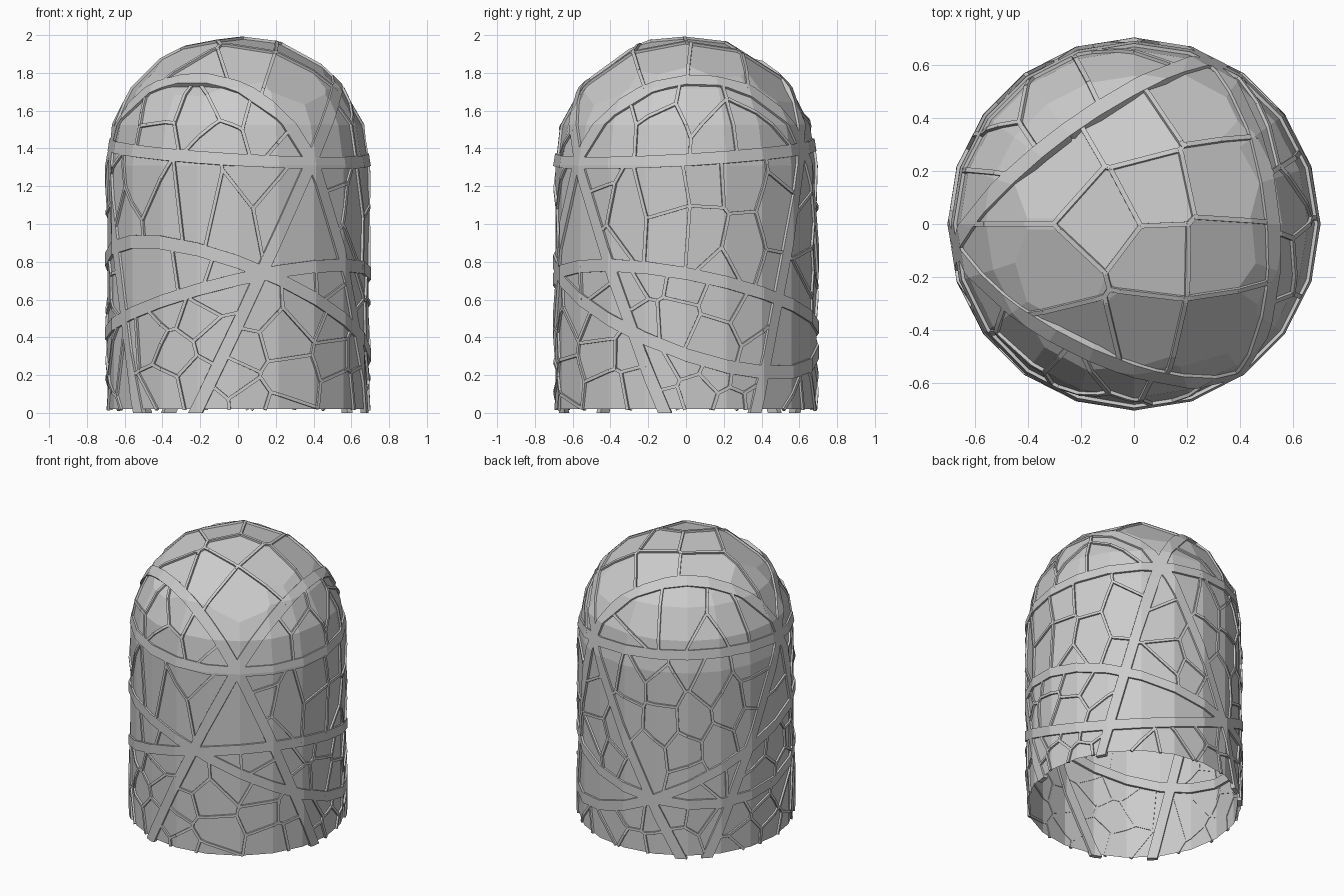
import bpy, bmesh, math, random
from mathutils import Vector

if "Cube" in bpy.data.objects:
    bpy.data.objects.remove(bpy.data.objects["Cube"])

random.seed(7)
R, ZC, SEG = 0.69, 1.31, 20
C = Vector((0, 0, ZC))

# Planes of the six wide bands: z = a + b*x + c*y
BANDS = {
    "upper_ring_band": (1.38, -0.058, 0.058),
    "back_left_arch_band": (0.19, -2.24, 3.07),
    "right_arch_band": (0.646, 2.12, 0.25),
    "front_arch_band": (0.505, -1.10, -2.20),
    "lower_band_a": (0.56, -0.36, -0.34),
    "lower_band_b": (0.58, 0.225, -0.18),
}
PLANES = [(Vector((0, 0, a)), Vector((-b, -c, 1)).normalized())
          for a, b, c in BANDS.values()]

# Centres of the flat facets on the crown (x, y)
CROWN = [(.08, .12), (-.11, .02), (.09, -.13), (.32, -.12), (.33, .16), (.22, .45),
         (0, .37), (-.3, .2), (-.3, -.2), (-.2, -.42), (.04, -.4), (.3, -.4)]


def cut(bm, co, no):
    """Remove everything on the side the normal points to."""
    geom = bm.verts[:] + bm.edges[:] + bm.faces[:]
    return bmesh.ops.bisect_plane(bm, geom=geom, dist=1e-5, plane_co=co,
                                  plane_no=no, clear_outer=True)["geom_cut"]


def dome(r, z0):
    """Twenty-sided open cylinder with a round top."""
    bm = bmesh.new()
    prof = [(r, z0)] + [(r * math.cos(math.radians(18 * i)), ZC + r * math.sin(math.radians(18 * i)))
                        for i in range(5)]
    rings = [[bm.verts.new((p * math.cos(2 * math.pi * k / SEG), p * math.sin(2 * math.pi * k / SEG), z))
              for k in range(SEG)] for p, z in prof]
    for lo, hi in zip(rings, rings[1:]):
        for k in range(SEG):
            j = (k + 1) % SEG
            bm.faces.new((lo[k], lo[j], hi[j], hi[k]))
    tip = bm.verts.new((0, 0, ZC + r))
    for k in range(SEG):
        bm.faces.new((rings[-1][k], rings[-1][(k + 1) % SEG], tip))
    return bm


def add(bm, name):
    me = bpy.data.meshes.new(name)
    bm.to_mesh(me)
    ob = bpy.data.objects.new(name, me)
    bpy.context.collection.objects.link(ob)
    return ob


def on_dome(ang, z):
    r = R if z < ZC else math.sqrt(max(0, R * R - (z - ZC) ** 2))
    return Vector((r * math.cos(ang), r * math.sin(ang), z))


def region(p):
    return tuple((p - co).dot(no) > 0 for co, no in PLANES)


# Shell with flat facets cut into the crown
crown = [Vector((x, y, ZC + math.sqrt(R * R - x * x - y * y))) for x, y in CROWN]
shell = dome(R, 0.02)
for p in crown:
    n = (p - C).normalized()
    edges = [e for e in cut(shell, C + n * 0.657, n) if isinstance(e, bmesh.types.BMEdge)]
    if edges:
        bmesh.ops.edgenet_fill(shell, edges=edges)
bmesh.ops.recalc_face_normals(shell, faces=shell.faces[:])
add(shell, "dome_shell")

# Cell centres, grouped by the field between bands they lie in
groups = {}
for p in crown:
    groups.setdefault(region(p), []).append(p)
crown_key = region(crown[0])
placed = []
tries = 0
while len(placed) < 150 and tries < 6000:
    tries += 1
    z = random.uniform(0.0, 0.8) if random.random() < 0.55 else random.uniform(0.8, 1.7)
    p = on_dome(random.uniform(0, 2 * math.pi), z)
    key = region(p)
    gap = 0.13 if z < 0.8 else 0.17
    if key != crown_key and all((p - q).length > gap for q in placed):
        placed.append(p)
        groups.setdefault(key, []).append(p)

# Thin ribs along the cell borders
ribs = bmesh.new()
done = set()


def bar(p, q, w=0.009, low=-0.004, high=0.012):
    m = (p + q) / 2
    n = (m - Vector((0, 0, min(m.z, ZC)))).normalized()
    d = (q - p).normalized()
    s = d.cross(n).normalized() * w
    v = [ribs.verts.new(e + s * i + n * h) for e in (p - d * 0.004, q + d * 0.004)
         for i, h in ((-1, low), (1, low), (1, high), (-1, high))]
    for f in ((3, 2, 1, 0), (4, 5, 6, 7), (0, 1, 5, 4), (1, 2, 6, 5), (2, 3, 7, 6), (3, 0, 4, 7)):
        ribs.faces.new([v[i] for i in f])


for key, seeds in groups.items():
    mid = sum((s.z for s in seeds)) / len(seeds)
    k = 1.0 if key == crown_key or mid < 0.7 else 0.45
    field = shell.copy()
    for (co, no), above in zip(PLANES, key):
        cut(field, co, -no if above else no)
    for p in seeds:
        cell = field.copy()
        for q in seeds:
            if q is not p:
                d = q - p
                cut(cell, (p + q) / 2, Vector((d.x, d.y, d.z * k)).normalized())
        for e in cell.edges:
            a, b = e.verts[0].co, e.verts[1].co
            m = (a + b) / 2
            tag = tuple(round(c, 3) for c in m)
            if (not e.is_boundary or max(a.z, b.z) < 0.03 or (a - b).length < 0.004 or tag in done
                    or any(abs((a - co).dot(no)) < 1e-3 and abs((b - co).dot(no)) < 1e-3
                           for co, no in PLANES)):
                continue
            done.add(tag)
            bar(a.copy(), b.copy())
        cell.free()
    field.free()
bmesh.ops.recalc_face_normals(ribs, faces=ribs.faces[:])
add(ribs, "thin_ribs")

# Wide bands: slices of a slightly larger dome
for name, (co, no) in zip(BANDS, PLANES):
    bm = dome(0.703, 0.0)
    cut(bm, co + no * 0.032, no)
    cut(bm, co - no * 0.032, -no)
    ob = add(bm, name)
    mod = ob.modifiers.new("thickness", "SOLIDIFY")
    mod.thickness = 0.03
    mod.offset = -1
